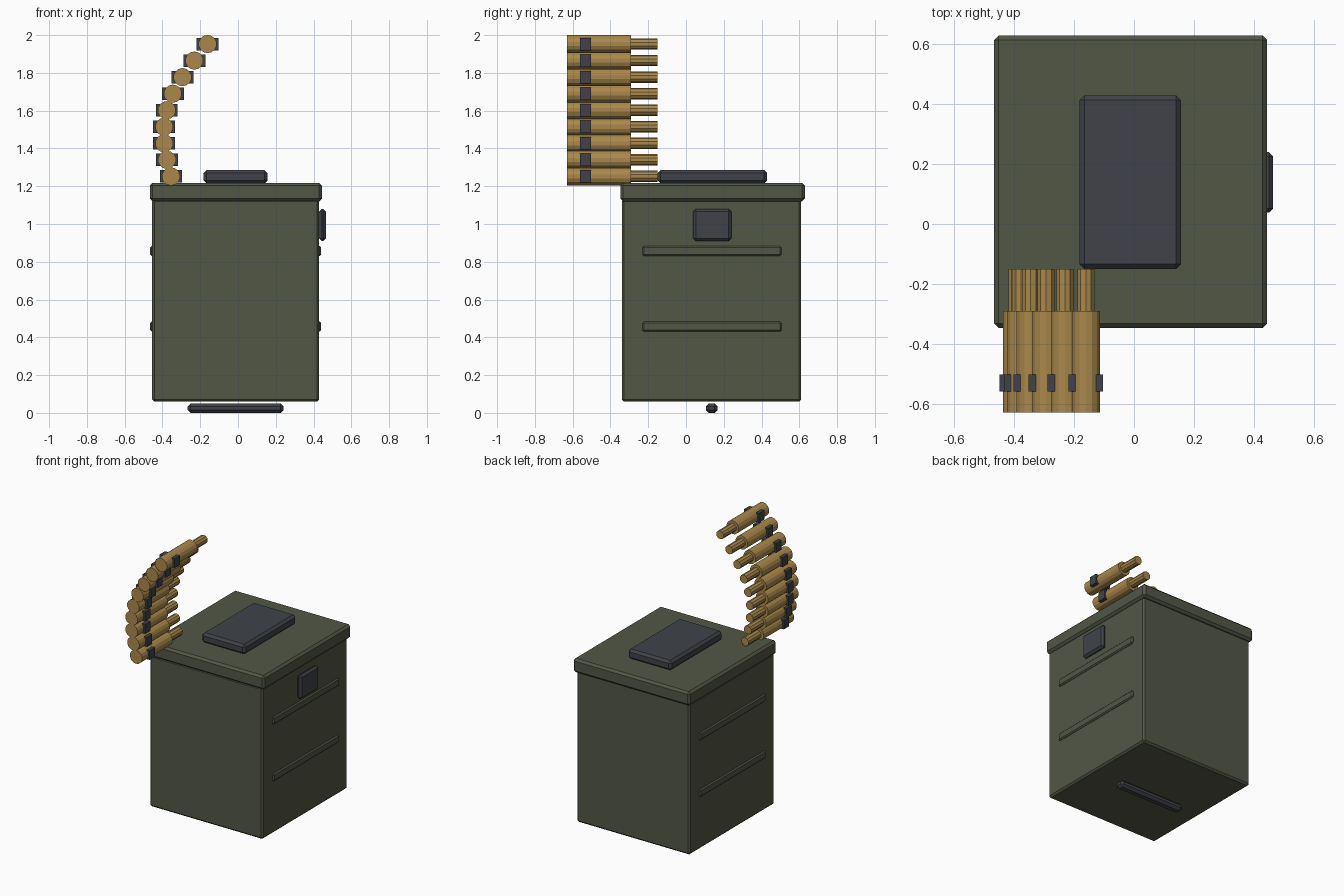
import bpy
from math import pi

if "Cube" in bpy.data.objects:
    bpy.data.objects.remove(bpy.data.objects["Cube"])


def material(name, rgb):
    m = bpy.data.materials.new(name)
    m.diffuse_color = (*rgb, 1)
    m.use_nodes = True
    m.node_tree.nodes["Principled BSDF"].inputs["Base Color"].default_value = m.diffuse_color
    return m


OLIVE = material("olive_paint", (0.085, 0.095, 0.06))
STEEL = material("dark_steel", (0.05, 0.055, 0.065))
BRASS = material("brass", (0.40, 0.25, 0.07))


def box(name, lo, hi, mat, bevel=0.0):
    """Box between two corners, with an optional chamfer."""
    bpy.ops.mesh.primitive_cube_add(size=1, location=[(a + b) / 2 for a, b in zip(lo, hi)])
    ob = bpy.context.object
    ob.name = name
    ob.scale = [b - a for a, b in zip(lo, hi)]
    bpy.ops.object.transform_apply(location=False, rotation=False, scale=True)
    ob.data.materials.append(mat)
    if bevel:
        mod = ob.modifiers.new("chamfer", 'BEVEL')
        mod.width = bevel
        mod.segments = 1
    return ob


def rod(name, x, z, y0, y1, radius, sides):
    """Cylinder lying along y."""
    bpy.ops.mesh.primitive_cylinder_add(vertices=sides, radius=radius, depth=y1 - y0,
                                        location=(x, (y0 + y1) / 2, z), rotation=(pi / 2, 0, 0))
    ob = bpy.context.object
    ob.name = name
    ob.data.materials.append(BRASS)


# Can, lid and fittings
box("can_body", (-0.455, -0.34, 0.06), (0.43, 0.61, 1.13), OLIVE, 0.012)
box("can_lid", (-0.467, -0.348, 1.12), (0.445, 0.63, 1.218), OLIVE, 0.015)
box("lid_plate", (-0.182, -0.15, 1.215), (0.157, 0.43, 1.285), STEEL, 0.016)
box("side_latch", (0.43, 0.038, 0.91), (0.465, 0.24, 1.08), STEEL, 0.014)
box("bottom_bar", (-0.267, 0.105, 0.005), (0.242, 0.168, 0.055), STEEL, 0.016)
bpy.context.object.location.z = 0.03 - 0.005
bpy.context.object.dimensions.z

# Pressed ribs on both sides
for side, x0, x1 in (("left", -0.465, -0.435), ("right", 0.41, 0.44)):
    for i, z in enumerate((0.457, 0.857)):
        box(f"{side}_rib_{i + 1}", (x0, -0.23, z - 0.027), (x1, 0.505, z + 0.027), OLIVE, 0.008)

# Curved belt of rounds joined by links
belt_x = (-0.355, -0.376, -0.391, -0.391, -0.377, -0.345, -0.294, -0.231, -0.161)
for i, x in enumerate(belt_x):
    z = 1.252 + i * 0.0876
    rod(f"round_case_{i + 1}", x, z, -0.63, -0.29, 0.048, 14)
    rod(f"round_tip_{i + 1}", x, z, -0.30, -0.15, 0.03, 10)
    box(f"belt_link_{i + 1}", (x - 0.058, -0.56, z - 0.033), (x + 0.058, -0.502, z + 0.033), STEEL)
